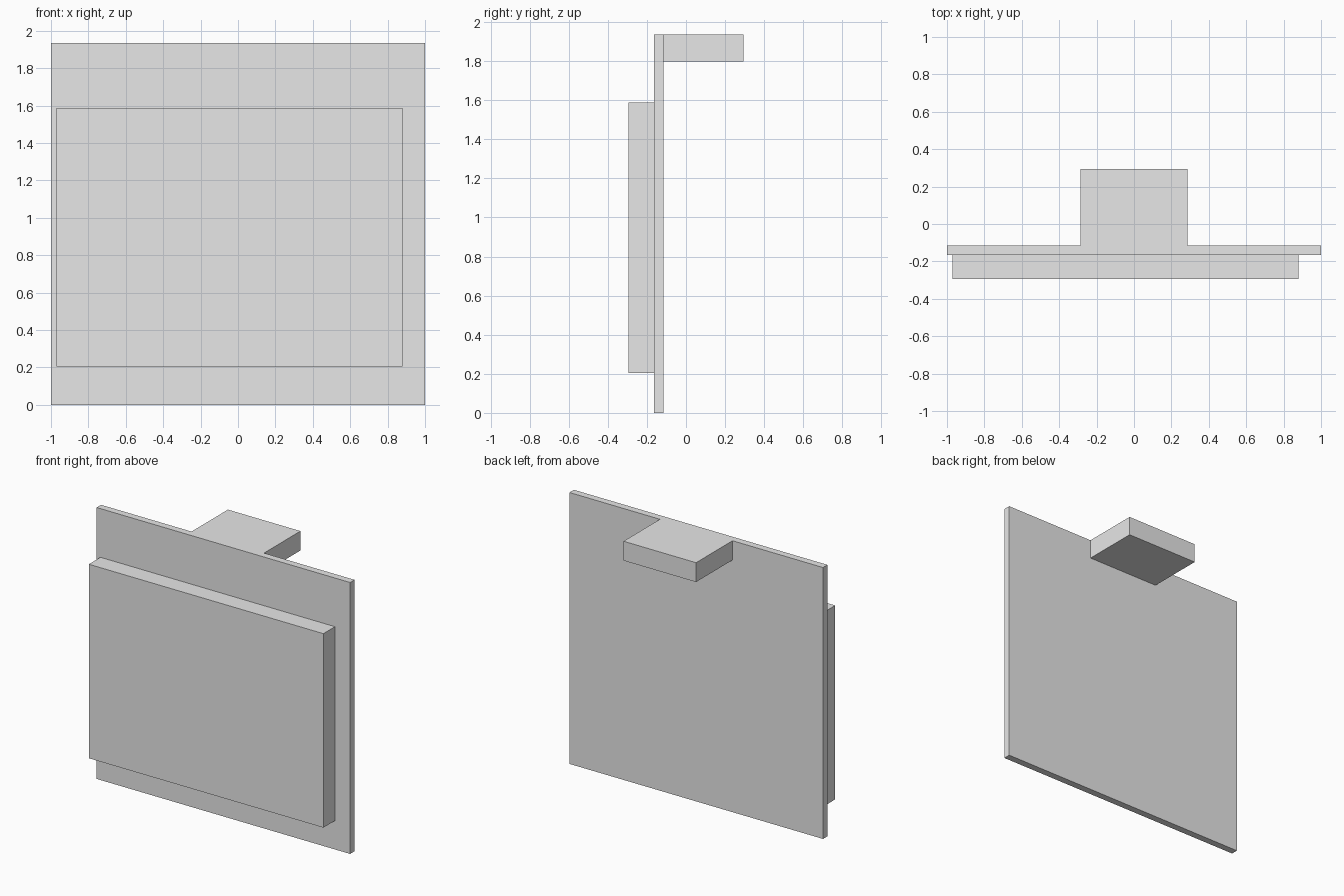
import bpy
from mathutils import Matrix, Vector

cube = bpy.data.objects.get("Cube")
if cube:
    bpy.data.objects.remove(cube, do_unlink=True)

# Single neutral grey
grey = bpy.data.materials.new("light_grey")
grey.use_nodes = True
colour = (0.8, 0.8, 0.8, 1.0)
grey.diffuse_color = colour
grey.node_tree.nodes["Principled BSDF"].inputs["Base Color"].default_value = colour


def box(name, low, high):
    """Add a flat-sided box between two opposite corners."""
    low, high = Vector(low), Vector(high)
    bpy.ops.mesh.primitive_cube_add(size=1)
    obj = bpy.context.object
    obj.name = obj.data.name = name
    obj.data.transform(Matrix.LocRotScale((low + high) / 2, None, high - low))
    obj.data.materials.append(grey)
    return obj


WIDTH, HEIGHT = 2.0, 1.935
FRONT, BACK = -0.165, -0.115   # faces of the thin back panel
DEPTH = 0.295                  # half of the overall depth

# Thin upright panel
box("back_panel", (-WIDTH / 2, FRONT, 0), (WIDTH / 2, BACK, HEIGHT))

# Thick slab on the front, set slightly off centre
box("front_slab", (-0.97, -DEPTH, 0.205), (0.88, FRONT, 1.588))

# Mounting block on the back, flush with the top edge
box("rear_mount", (-0.286, BACK, 1.797), (0.286, DEPTH, HEIGHT))
